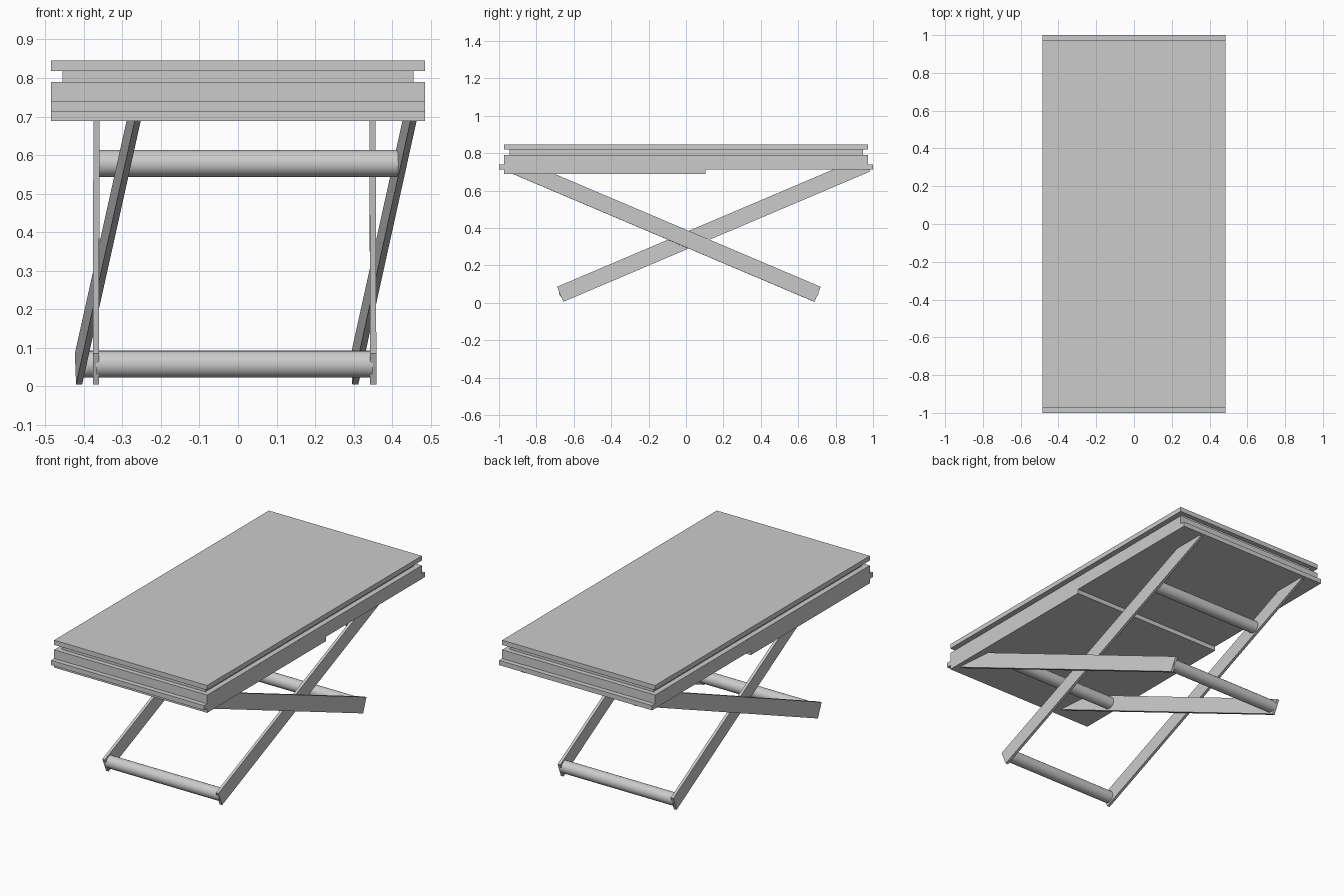
import bpy
import bmesh
from mathutils import Vector

old = bpy.data.objects.get("Cube")
if old:
    bpy.data.objects.remove(old, do_unlink=True)

# One plain grey for the whole table
grey = bpy.data.materials.new("plain_grey")
grey.use_nodes = True
grey.diffuse_color = (0.6, 0.6, 0.6, 1)
grey.node_tree.nodes["Principled BSDF"].inputs["Base Color"].default_value = (0.6, 0.6, 0.6, 1)


def finish(name, bm):
    bmesh.ops.recalc_face_normals(bm, faces=bm.faces)
    mesh = bpy.data.meshes.new(name)
    bm.to_mesh(mesh)
    bm.free()
    mesh.materials.append(grey)
    obj = bpy.data.objects.new(name, mesh)
    bpy.context.collection.objects.link(obj)
    return obj


def slab(name, half_x, y0, y1, z0, z1):
    bm = bmesh.new()
    bmesh.ops.create_cube(bm, size=1)
    for v in bm.verts:
        v.co = Vector((v.co.x * 2 * half_x,
                       y1 if v.co.y > 0 else y0,
                       z1 if v.co.z > 0 else z0))
    finish(name, bm)


def leg(name, low, high, width=0.087, thick=0.016):
    """Flat bar between two centre points, cut square to its length."""
    low, high = Vector(low), Vector(high)
    along = (high - low).normalized()
    side = along.cross(Vector((0, 0, 1))).normalized()
    up = side.cross(along)
    bm = bmesh.new()
    bmesh.ops.create_cube(bm, size=1)
    for v in bm.verts:
        end = high if v.co.y > 0 else low
        v.co = end + side * v.co.x * thick + up * v.co.z * width
    finish(name, bm)


def rod(name, a, b, radius=0.035):
    a, b = Vector(a), Vector(b)
    bm = bmesh.new()
    bmesh.ops.create_cone(bm, cap_ends=True, segments=32, radius1=radius,
                          radius2=radius, depth=(b - a).length)
    turn = (b - a).to_track_quat('Z', 'Y')
    for v in bm.verts:
        v.co = (a + b) / 2 + turn @ v.co
    obj = finish(name, bm)
    for f in obj.data.polygons:
        f.use_smooth = len(f.vertices) == 4


# Stacked table top
slab("table_top", 0.485, -0.972, 0.972, 0.818, 0.845)
slab("recessed_layer", 0.455, -0.945, 0.945, 0.79, 0.818)
slab("folded_leaf", 0.485, -0.972, 0.972, 0.74, 0.79)
slab("base_board", 0.485, -1, 1, 0.713, 0.74)
slab("under_panel", 0.485, -0.972, 0.105, 0.688, 0.713)

# Two crossing frames: lower end (x left, x right, y), then upper end
frames = {
    "straight": ((-0.369, 0.351, -0.673), (-0.367, 0.349, 0.968)),
    "slanted": ((-0.414, 0.303, 0.703), (-0.259, 0.457, -0.94)),
}
LOW_Z, HIGH_Z = 0.045, 0.742

for frame, (low, high) in frames.items():
    ends = []
    # Negative x is the model's right
    for i, side in enumerate(("right", "left")):
        a = Vector((low[i], low[2], LOW_Z))
        b = Vector((high[i], high[2], HIGH_Z))
        leg(f"{frame}_leg_{side}", a, b)
        ends.append((a, b))
    # Cross rods joining the two legs
    for label, z in (("lower", 0.057), ("upper", 0.578)):
        t = (z - LOW_Z) / (HIGH_Z - LOW_Z)
        rod(f"{frame}_{label}_rod", *(a.lerp(b, t) for a, b in ends))
